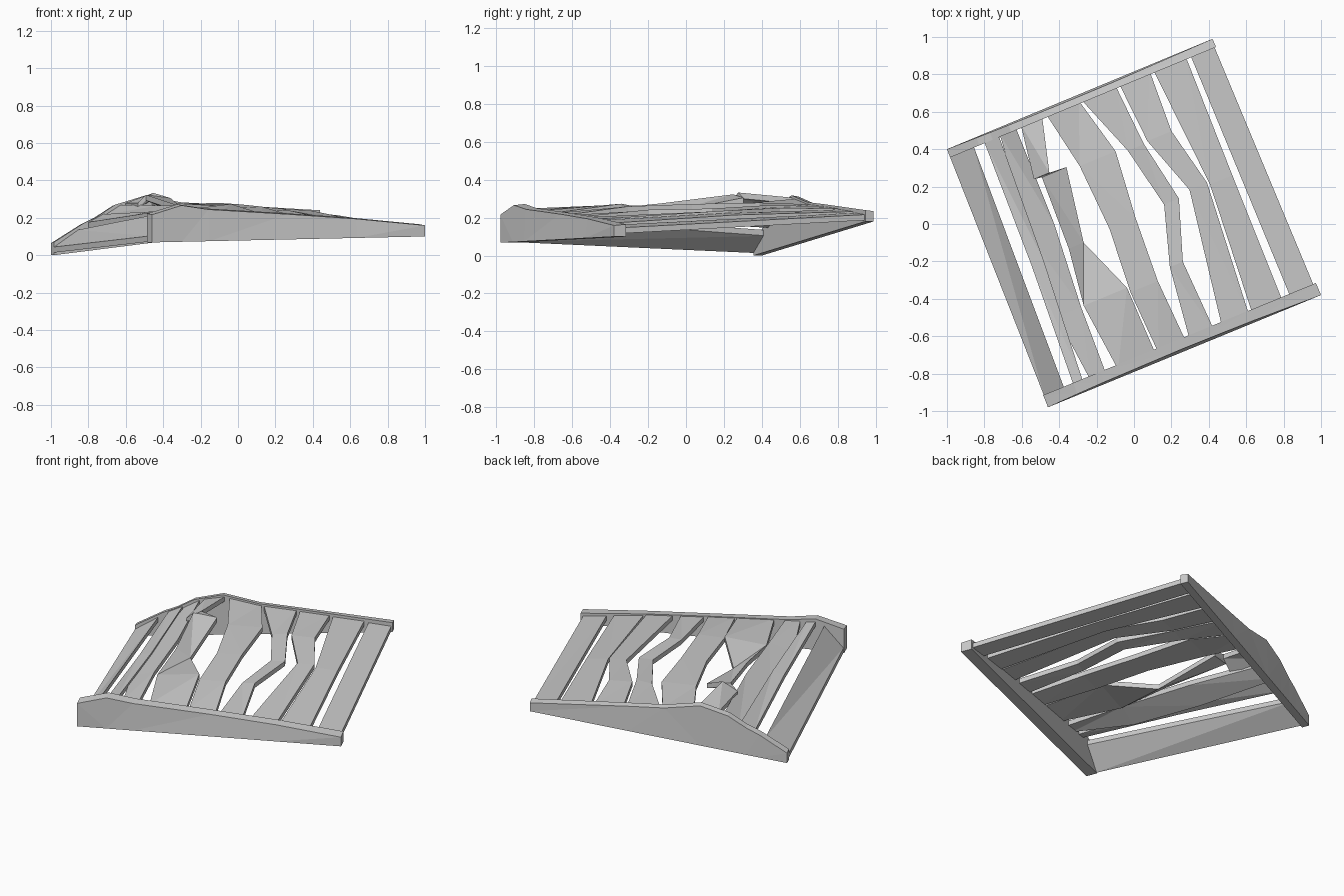
import bpy, bmesh
from mathutils import Vector

if "Cube" in bpy.data.objects:
    bpy.data.objects.remove(bpy.data.objects["Cube"])

# Corner layout of the warped deck, seen from above
A, B = Vector((-1.0, 0.40)), Vector((0.42, 0.99))
C, D = Vector((1.0, -0.38)), Vector((-0.46, -0.98))

# Height profiles of the two rails: (position along rail, top height)
BACK = [(0, .07), (.11, .17), (.16, .205), (.23, .27), (.34, .318), (.48, .282), (.62, .272), (1, .24)]
FRONT = [(0, .222), (.11, .272), (.21, .25), (.5, .225), (.75, .20), (1, .165)]


def lerp(a, b, f):
    return a + (b - a) * f


def height(profile, s):
    for (s0, z0), (s1, z1) in zip(profile, profile[1:]):
        if s <= s1:
            return lerp(z0, z1, (s - s0) / (s1 - s0))
    return profile[-1][1]


def point(s, t, z):
    p = lerp(lerp(A, B, s), lerp(D, C, s), t)
    return Vector((p.x, p.y, z))


def deck(s, t):
    return lerp(height(BACK, s), height(FRONT, s), t)


def loft(name, rings):
    bm = bmesh.new()
    loops = [[bm.verts.new(p) for p in ring] for ring in rings]
    n = len(loops[0])
    for a, b in zip(loops, loops[1:]):
        for i in range(n):
            j = (i + 1) % n
            bm.faces.new((a[i], a[j], b[j], b[i]))
    bm.faces.new(loops[0][::-1])
    bm.faces.new(loops[-1])
    bmesh.ops.triangulate(bm, faces=bm.faces[:])
    bmesh.ops.recalc_face_normals(bm, faces=bm.faces[:])
    me = bpy.data.meshes.new(name)
    bm.to_mesh(me)
    bm.free()
    ob = bpy.data.objects.new(name, me)
    bpy.context.collection.objects.link(ob)


def rail(name, profile, outer, inner, bottom0, bottom1):
    rings = []
    for s, z in profile:
        low = lerp(bottom0, bottom1, s)
        bow = (inner - outer) * 0.9 * s * (1 - s)
        rings.append([point(s, outer, low), point(s, outer + bow, z - .006),
                      point(s, inner, z), point(s, inner, low)])
    loft(name, rings)


def slat(name, stations, thick=.03):
    # station: along slat, left edge, right edge, left/right height offset
    rings = []
    for t, l, r, dl, dr in stations:
        zl, zr = deck(l, t) + dl, deck(r, t) + dr
        rings.append([point(l, t, zl), point(r, t, zr),
                      point(r, t, zr - thick), point(l, t, zl - thick)])
    loft(name, rings)


# Rails
rail("back_rail", BACK, 0, .032, 0, .18)
rail("front_rail", FRONT, 1, .953, .068, .10)

# Slats, from the low left edge to the straight right edge
slat("slat_1", [(.02, 0, .09, -.03, -.02), (.96, .002, .075, -.115, -.02)])
slat("slat_2", [(.02, .13, .185, -.01, -.01), (.5, .125, .17, -.01, -.005), (.97, .108, .142, -.015, -.015)])
slat("slat_3", [(.02, .19, .25, -.02, -.01), (.4, .155, .25, -.02, .0),
                (.71, .14, .23, -.03, .01), (.97, .168, .225, -.01, -.01)])
slat("slat_4", [(.02, .27, .35, -.01, -.01), (.22, .242, .30, .01, .045), (.225, .27, .362, .045, .01),
                (.5, .265, .32, .01, -.05), (.71, .24, .40, -.01, .02), (.97, .268, .406, -.01, -.01)])
slat("slat_5", [(.02, .365, .488, -.01, -.01), (.24, .406, .54, -.01, .015), (.49, .42, .517, .0, .02),
                (.73, .405, .506, .0, .02), (.97, .416, .517, -.01, -.01)])
slat("slat_6", [(.02, .497, .626, -.01, -.01), (.255, .58, .64, -.01, .01), (.484, .625, .68, .0, .01),
                (.7, .562, .61, .0, .01), (.97, .531, .62, -.01, -.01)])
slat("slat_7", [(.02, .64, .755, -.012, -.012), (.25, .655, .745, .0, .005),
                (.47, .725, .79, .0, .01), (.97, .649, .749, -.01, -.01)])
slat("slat_8", [(.02, .768, .89, -.015, -.015), (.48, .797, .88, -.003, -.003), (.97, .761, .872, -.015, -.015)])
slat("slat_9", [(.02, .907, .995, -.02, -.022), (.97, .902, .99, -.02, -.022)])
